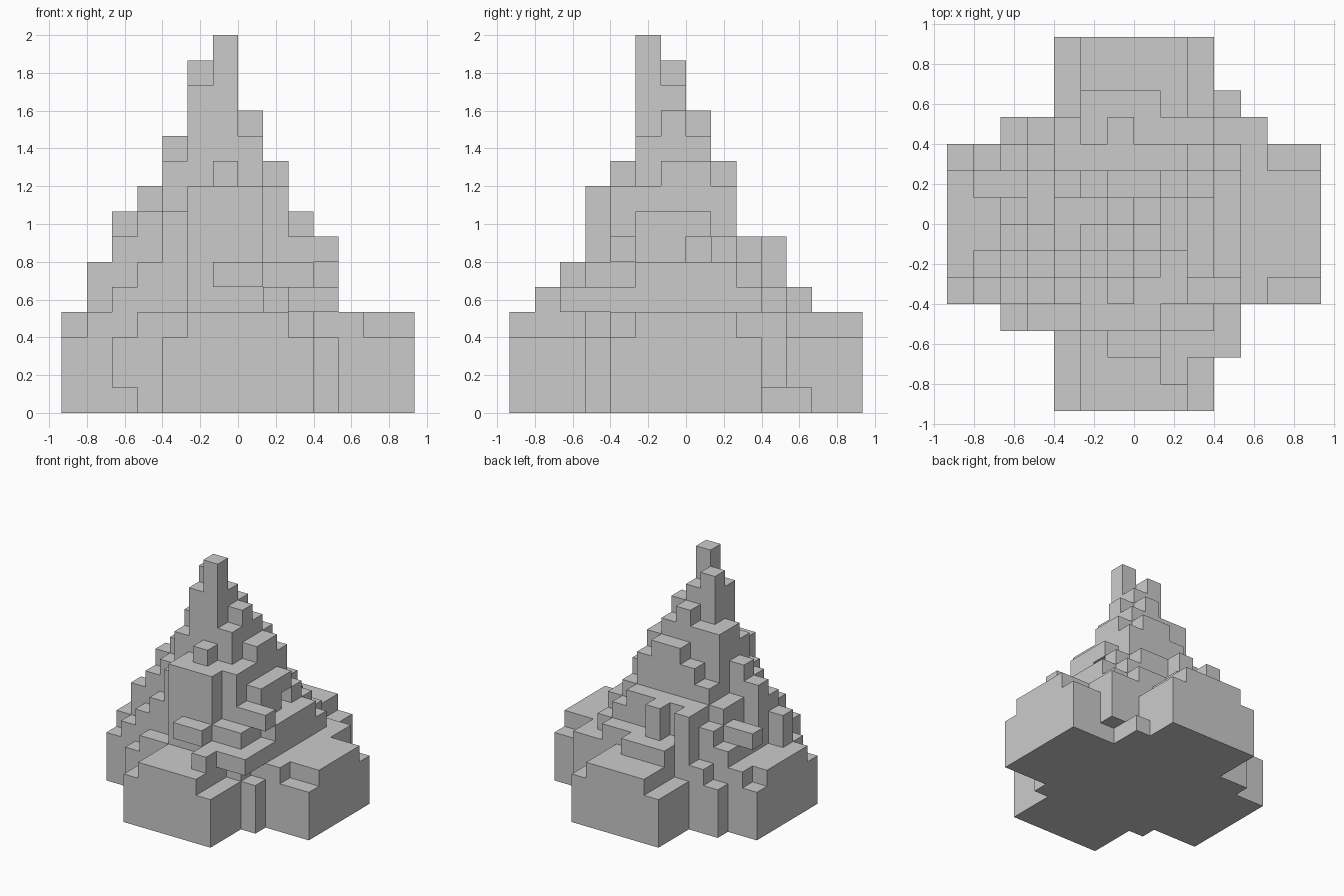
import bpy, bmesh
from itertools import product

if "Cube" in bpy.data.objects:
    bpy.data.objects.remove(bpy.data.objects["Cube"])

V = 2 / 15          # edge of one cube
cells = set()


def fill(x0, x1, y0, y1, z0, z1):
    cells.update(product(range(x0, x1), range(y0, y1), range(z0, z1)))


# cross-shaped base: x range, y range, top
base = [
    (-3, 3, -7, 7, 3), (-7, 7, -3, 3, 3), (-2, 2, -7, 7, 4),
    (-7, 7, -2, 2, 4), (-6, 5, -3, 3, 4), (-4, 3, -4, 4, 4),
    (-5, -3, 3, 4, 3), (3, 4, -4, -3, 3), (3, 4, 3, 4, 4), (3, 4, 4, 5, 1),
]

# lower slopes: top -> footprints
lower = {
    5: [(-5, 4, -3, 3), (-2, 1, 4, 5), (-3, 3, 3, 4), (1, 2, -6, -4), (2, 4, -5, -3)],
    6: [(-4, 4, -2, 2), (-4, 3, 2, 3), (-6, -4, -2, -1), (-5, -4, 1, 2),
        (1, 3, -4, -3), (-4, -3, -3, -2)],
    7: [(-4, 2, -2, 2), (2, 3, 1, 2), (-2, 2, 2, 3), (-3, -2, 2, 4),
        (-1, 0, 3, 4), (2, 3, -3, -2), (-5, -4, -2, -1)],
    8: [(-4, 3, -2, 0), (-3, 2, 0, 2), (-3, -2, -3, -2), (-5, -4, -1, 0)],
}

# summit
upper = {
    9: [(-2, 1, -4, -2), (-2, 2, -3, 2), (-4, -3, -1, 0)],
    10: [(-1, 0, -3, -2), (-3, -2, -2, -1), (1, 2, -1, 1), (-1, 1, 1, 2)],
    11: [(-3, -2, -1, 1), (-2, 1, -2, 1)],
    12: [(0, 1, -1, 0), (-1, 0, 0, 1)],
    13: [(-2, 0, -2, 0)],
    14: [(-2, -1, -1, 0)],
    15: [(-1, 0, -2, -1)],
}

# overhanging ledges
ledges = [
    (-1, 1, -5, -4, 5, 6), (3, 4, -3, -2, 6, 7), (-6, -5, 1, 2, 5, 6),
    (4, 5, 3, 4, 1, 4), (-5, -4, -4, -3, 1, 3), (2, 3, 0, 1, 7, 8),
]

for x0, x1, y0, y1, top in base:
    fill(x0, x1, y0, y1, 0, top)
for tiers in (lower, upper):
    for top, rects in tiers.items():
        for r in rects:
            fill(*r, 4, top)
for b in ledges:
    fill(*b)

# skin: one quad for each exposed cube side
bm = bmesh.new()
verts = {}


def vert(p):
    if p not in verts:
        verts[p] = bm.verts.new([c * V for c in p])
    return verts[p]


for c in sorted(cells):
    for axis, side in product(range(3), (0, 1)):
        n = list(c)
        n[axis] += 1 if side else -1
        if tuple(n) in cells:
            continue
        u, w = (axis + 1) % 3, (axis + 2) % 3
        quad = []
        for du, dw in ((0, 0), (1, 0), (1, 1), (0, 1)):
            p = list(c)
            p[axis] += side
            p[u] += du
            p[w] += dw
            quad.append(vert(tuple(p)))
        bm.faces.new(quad if side else quad[::-1])

mesh = bpy.data.meshes.new("stepped_mountain")
bm.to_mesh(mesh)
bm.free()
bpy.context.collection.objects.link(bpy.data.objects.new("stepped_mountain", mesh))
